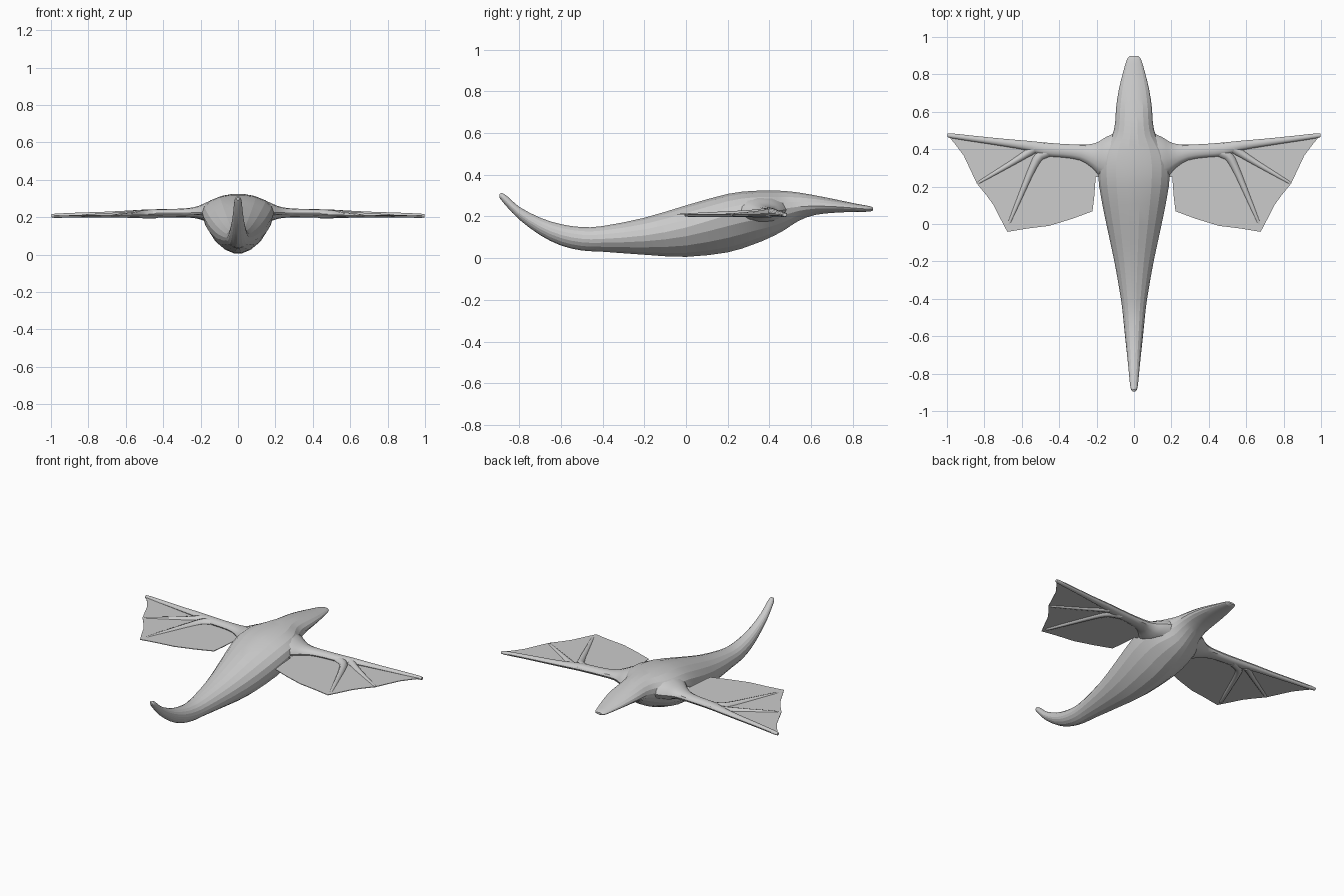
import bpy, bmesh, math
from mathutils import Vector


def material(name, v):
    m = bpy.data.materials.new(name)
    m.diffuse_color = (v, v, v, 1)
    return m


SKIN = material("grey skin", 0.6)
WEB = material("grey wing skin", 0.6)


def spline(rows, steps):
    """Smooth interpolation through rows of numbers."""
    out = []
    for i in range(len(rows) - 1):
        p0, p1, p2 = rows[max(i - 1, 0)], rows[i], rows[i + 1]
        p3 = rows[min(i + 2, len(rows) - 1)]
        for s in range(steps):
            t = s / steps
            out.append([0.5 * (2 * b + (c - a) * t + (2 * a - 5 * b + 4 * c - d) * t * t
                               + (3 * b - a - 3 * c + d) * t ** 3)
                        for a, b, c, d in zip(p0, p1, p2, p3)])
    out.append(list(rows[-1]))
    return out


def finish(name, bm, mat, angle=None):
    bmesh.ops.recalc_face_normals(bm, faces=bm.faces)
    me = bpy.data.meshes.new(name)
    bm.to_mesh(me)
    bm.free()
    me.materials.append(mat)
    ob = bpy.data.objects.new(name, me)
    bpy.context.collection.objects.link(ob)
    if angle:
        bpy.ops.object.select_all(action='DESELECT')
        ob.select_set(True)
        bpy.context.view_layer.objects.active = ob
        bpy.ops.object.shade_smooth_by_angle(angle=math.radians(angle))
    return ob


def loft(name, rings, mat, angle=None):
    bm = bmesh.new()
    vs = [[bm.verts.new(p) for p in r] for r in rings]
    n = len(vs[0])
    for a, b in zip(vs, vs[1:]):
        for i in range(n):
            j = (i + 1) % n
            bm.faces.new((a[i], a[j], b[j], b[i]))
    bm.faces.new(vs[0])
    bm.faces.new(vs[-1])
    return finish(name, bm, mat, angle)


# Body from tail tip to beak: y, half width, bottom, top, height share of widest line
body = [(-0.895, 0.008, 0.290, 0.306, 0.5), (-0.885, 0.016, 0.277, 0.313, 0.5),
        (-0.86, 0.021, 0.247, 0.300, 0.5), (-0.80, 0.027, 0.185, 0.247, 0.5),
        (-0.70, 0.037, 0.110, 0.195, 0.5), (-0.60, 0.048, 0.060, 0.164, 0.5),
        (-0.50, 0.058, 0.036, 0.150, 0.5), (-0.40, 0.070, 0.030, 0.155, 0.5),
        (-0.20, 0.105, 0.015, 0.195, 0.52), (0.00, 0.148, 0.004, 0.255, 0.57),
        (0.20, 0.186, 0.025, 0.310, 0.64), (0.32, 0.190, 0.062, 0.324, 0.65),
        (0.40, 0.165, 0.095, 0.326, 0.6), (0.47, 0.118, 0.132, 0.324, 0.55),
        (0.54, 0.101, 0.178, 0.316, 0.5), (0.62, 0.096, 0.207, 0.302, 0.45),
        (0.72, 0.081, 0.218, 0.282, 0.45), (0.82, 0.056, 0.222, 0.261, 0.45),
        (0.88, 0.038, 0.223, 0.250, 0.45), (0.897, 0.024, 0.230, 0.243, 0.5)]


def body_ring(y, w, zb, zt, f, n=18):
    zw = zb + (zt - zb) * f
    ring = []
    for i in range(n):
        a = 2 * math.pi * i / n
        c, s = math.cos(a), math.sin(a)
        e = 2 / 2.0 if s >= 0 else 2 / 1.75
        x = math.copysign(abs(c) ** e, c) * w
        z = zw + (zt - zw) * s if s >= 0 else zw - (zw - zb) * abs(s) ** e
        ring.append((x, y, z))
    return ring


loft("body", [body_ring(*r) for r in spline(body, 2)], SKIN, 12)

# Wing arm: x, y, z, half depth, half thickness
arm = [(0.08, 0.345, 0.235, 0.150, 0.075), (0.15, 0.350, 0.230, 0.115, 0.058),
       (0.19, 0.352, 0.227, 0.088, 0.043), (0.23, 0.366, 0.225, 0.061, 0.030),
       (0.29, 0.383, 0.223, 0.042, 0.024), (0.38, 0.392, 0.222, 0.036, 0.022),
       (0.48, 0.400, 0.221, 0.036, 0.021), (0.57, 0.419, 0.219, 0.026, 0.018),
       (0.70, 0.436, 0.215, 0.020, 0.015), (0.85, 0.455, 0.212, 0.016, 0.013),
       (0.98, 0.472, 0.208, 0.013, 0.011), (0.998, 0.474, 0.208, 0.007, 0.006)]
# Finger paths: x, y, z, radius
fingers = {"middle_finger": [(0.53, 0.405, 0.217, 0.026), (0.575, 0.375, 0.215, 0.020),
                             (0.66, 0.322, 0.212, 0.015), (0.82, 0.228, 0.208, 0.009),
                             (0.832, 0.221, 0.208, 0.004)],
           "rear_finger": [(0.43, 0.392, 0.217, 0.026), (0.50, 0.368, 0.216, 0.026),
                           (0.54, 0.305, 0.214, 0.020), (0.59, 0.190, 0.211, 0.016),
                           (0.665, 0.012, 0.207, 0.010), (0.67, 0.001, 0.207, 0.004)]}
outline = [(0.13, 0.40), (0.13, 0.26), (0.205, 0.25), (0.212, 0.15), (0.222, 0.068),
           (0.33, 0.028), (0.455, -0.010), (0.57, -0.024), (0.677, -0.042),
           (0.715, 0.030), (0.75, 0.100), (0.79, 0.155), (0.84, 0.216),
           (0.87, 0.280), (0.91, 0.365), (0.955, 0.425), (0.995, 0.474), (0.55, 0.41)]


def tube(path, n=8):
    rings = []
    for i, p in enumerate(path):
        d = Vector(path[min(i + 1, len(path) - 1)][:3]) - Vector(path[max(i - 1, 0)][:3])
        side = d.cross(Vector((0, 0, 1))).normalized()
        up = side.cross(d).normalized()
        rings.append([Vector(p[:3]) + p[3] * (math.cos(2 * math.pi * k / n) * side
                      + 0.85 * math.sin(2 * math.pi * k / n) * up) for k in range(n)])
    return rings


def flip(rings, m):
    return [[(p[0] * m, p[1], p[2]) for p in r] for r in rings]


for m, side in ((1, "right"), (-1, "left")):
    rings = [[(x, y + ry * math.cos(2 * math.pi * k / 12), z + rz * math.sin(2 * math.pi * k / 12))
              for k in range(12)] for x, y, z, ry, rz in spline(arm, 2)]
    loft(side + "_wing_arm", flip(rings, m), SKIN, 35)
    for name, path in fingers.items():
        loft(side + "_" + name, flip(tube(spline(path, 2)), m), SKIN, 50)
    # Thin wing skin stretched between arm and fingers
    bm = bmesh.new()
    layers = [[bm.verts.new((x * m, y, 0.216 - 0.008 * x + dz)) for x, y in outline]
              for dz in (-0.002, 0.002)]
    for l in layers:
        bm.faces.new(l)
    for i in range(len(outline)):
        j = (i + 1) % len(outline)
        bm.faces.new((layers[0][i], layers[0][j], layers[1][j], layers[1][i]))
    finish(side + "_wing_skin", bm, WEB)
